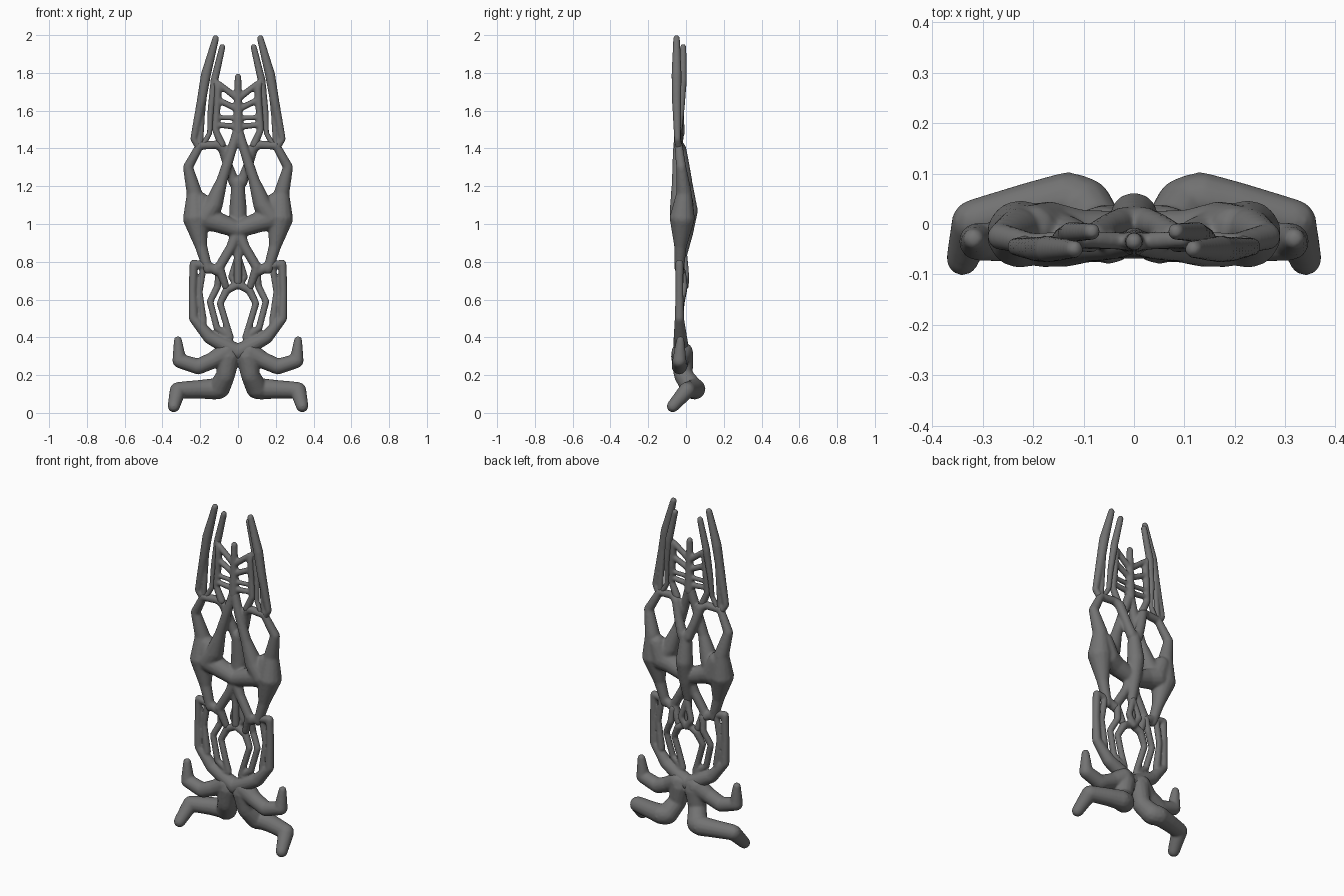
import bpy, bmesh
from mathutils import Vector

grey = bpy.data.materials.new("dark_grey")
grey.diffuse_color = (.17, .17, .17, 1)


def strand(bm, pts):
    # rounded tapering tube through (x, y, z, radius) points
    for x, y, z, r in pts:
        s = bmesh.ops.create_icosphere(bm, subdivisions=2, radius=r)
        bmesh.ops.translate(bm, verts=s["verts"], vec=(x, y, z))
    for a, b in zip(pts, pts[1:]):
        p, q = Vector(a[:3]), Vector(b[:3])
        d = q - p
        c = bmesh.ops.create_cone(bm, cap_ends=True, segments=14, radius1=a[3],
                                  radius2=b[3], depth=d.length)
        m = d.to_track_quat("Z", "Y").to_matrix().to_4x4()
        m.translation = (p + q) / 2
        bmesh.ops.transform(bm, matrix=m, verts=c["verts"])


def part(name, strands, smooth=6):
    # fuse strands and their mirror images into one organic skin
    bm = bmesh.new()
    for pts in strands:
        strand(bm, pts)
        if any(p[0] for p in pts):
            strand(bm, [(-x, y, z, r) for x, y, z, r in pts])
    me = bpy.data.meshes.new(name)
    bm.to_mesh(me)
    bm.free()
    me.materials.append(grey)
    ob = bpy.data.objects.new(name, me)
    bpy.context.collection.objects.link(ob)
    rm = ob.modifiers.new("fuse", "REMESH")
    rm.mode = "VOXEL"
    rm.voxel_size = 0.006
    rm.use_smooth_shade = True
    sm = ob.modifiers.new("soften", "SMOOTH")
    sm.factor = 0.5
    sm.iterations = smooth
    return ob


# outer pair of horns, each splitting into two thin strands
part("outer_horns", [
    [(.118, -.05, 1.983, .018), (.17, -.05, 1.79, .027), (.192, -.05, 1.66, .025), (.235, -.045, 1.45, .018), (.21, -.04, 1.41, .019)],
    [(.18, -.05, 1.74, .022), (.188, -.04, 1.58, .014), (.2, -.04, 1.42, .016)],
])

# inner pair of horns, set further back
part("inner_horns", [
    [(.083, -.015, 1.937, .017), (.125, -.016, 1.76, .021), (.145, -.025, 1.6, .017), (.15, -.035, 1.48, .014), (.185, -.04, 1.42, .016)],
])

# centre spike with side rails and rungs
part("crown_ladder", [
    [(0, -.035, 1.78, .018), (0, -.035, 1.64, .022), (0, -.035, 1.48, .029)],
    [(.125, -.02, 1.77, .016), (.105, -.03, 1.72, .02), (.112, -.03, 1.6, .019), (.12, -.035, 1.5, .018), (.085, -.035, 1.42, .022)],
    [(.1, -.03, 1.74, .017), (.01, -.035, 1.67, .018)],
    [(.1, -.03, 1.655, .017), (.01, -.035, 1.61, .017)],
    [(.11, -.03, 1.565, .013), (.01, -.035, 1.56, .014)],
    [(.11, -.035, 1.525, .015), (.01, -.035, 1.515, .017)],
])

# torso: front V, outer rings, rear straps meeting at the spine, lower arches
part("torso", [
    [(0, -.035, 1.5, .026), (.04, -.045, 1.37, .026), (.085, -.045, 1.23, .03), (.13, -.035, 1.1, .05), (.18, -.025, 1.03, .062)],
    [(.2, -.04, 1.42, .022), (.265, -.025, 1.3, .027), (.23, -.01, 1.16, .042), (.225, -.02, 1.03, .068), (.195, -.03, .88, .033), (.16, -.035, .76, .026)],
    [(.2, -.04, 1.415, .022), (.11, -.035, 1.42, .023), (.08, -.025, 1.4, .027), (.05, -.005, 1.3, .026), (.02, .005, 1.22, .03)],
    [(.2, -.01, 1.12, .05), (.17, -.02, 1.03, .066), (.11, -.025, 1.01, .055), (.0, -.02, .97, .045)],
    [(0, .0, 1.22, .034), (0, .015, 1.07, .048), (0, 0, .95, .038), (0, -.02, .82, .022), (0, -.02, .69, .022)],
    [(0, -.02, .96, .035), (.035, -.03, .88, .027), (.1, -.035, .77, .026), (.065, -.02, .67, .02)],
    [(.165, -.035, .78, .025), (.11, -.03, .75, .026)],
], 10)

# fine open cage below the torso
part("lower_lattice", [
    [(.17, -.035, .78, .022), (.235, -.035, .79, .022), (.24, -.035, .64, .021), (.235, -.035, .5, .025), (.15, -.03, .4, .036), (.0, -.025, .32, .045)],
    [(.185, -.03, .76, .018), (.203, -.03, .64, .016), (.185, -.03, .48, .022)],
    [(0, -.01, .83, .018), (.035, 0, .72, .018), (0, -.005, .67, .02)],
    [(0, -.02, .68, .02), (.06, -.015, .65, .022), (.095, -.025, .58, .018), (.065, -.03, .48, .018), (.04, -.03, .4, .018), (.09, -.03, .39, .022)],
    [(.1, -.02, .75, .02), (.108, -.01, .67, .019), (.148, -.025, .59, .018), (.112, -.035, .45, .018), (.06, -.03, .41, .018)],
])

# crossing base with raised arms and folded feet
part("arms_and_feet", [
    [(0, -.02, .33, .035), (.06, -.02, .32, .058), (.13, -.03, .28, .045), (.21, -.035, .245, .042), (.31, -.035, .275, .038), (.318, -.03, .385, .022)],
    [(.05, -.02, .3, .06), (.065, -.015, .2, .05), (.1, .035, .13, .058), (.13, .048, .127, .056), (.2, .035, .125, .05), (.318, .005, .12, .044), (.34, -.07, .035, .033)],
], 8)
